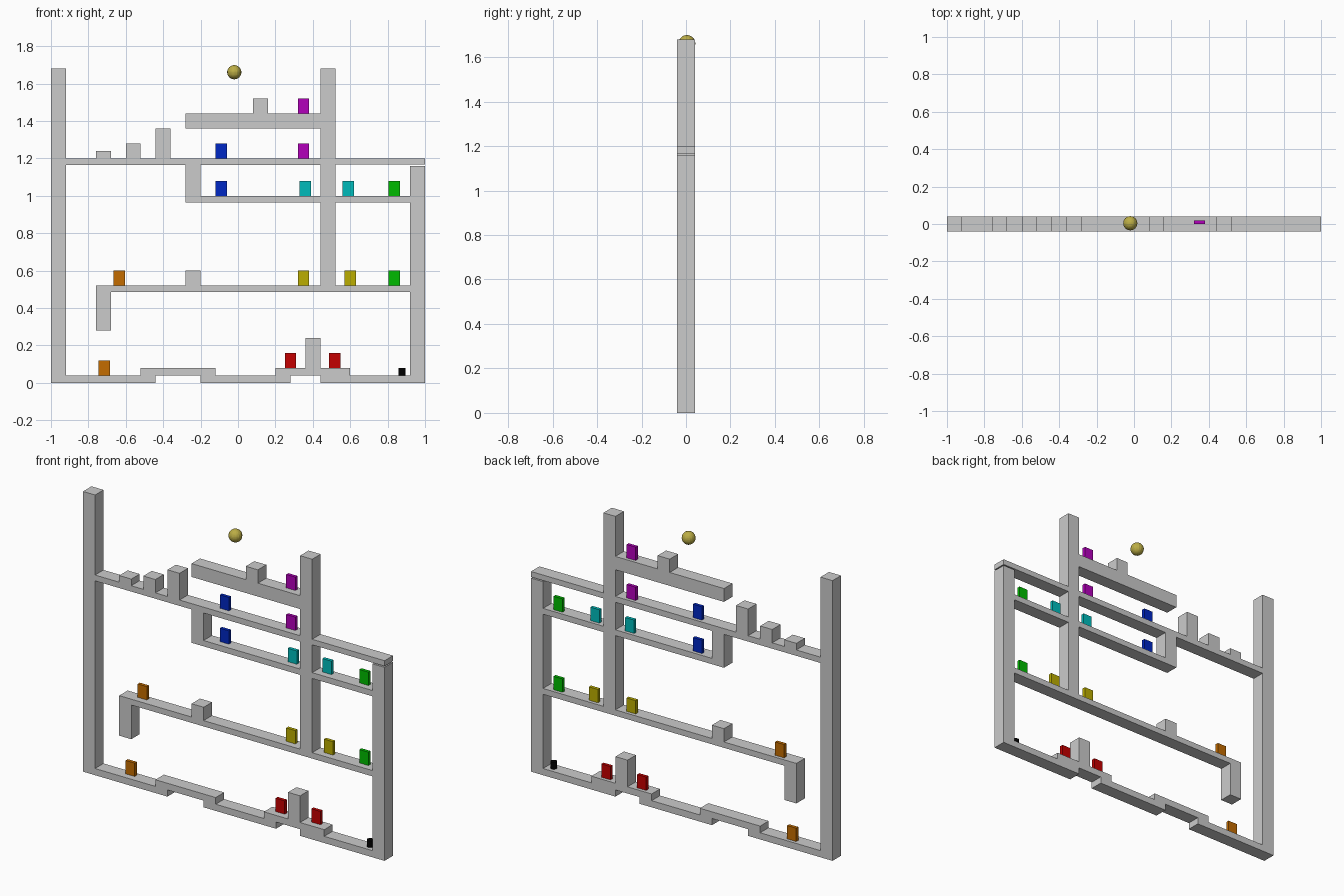
import bpy

if "Cube" in bpy.data.objects:
    bpy.data.objects.remove(bpy.data.objects["Cube"])

DEPTH = 0.04  # half thickness of the maze in y


def material(name, rgb):
    m = bpy.data.materials.new(name)
    m.diffuse_color = (*rgb, 1)
    m.use_nodes = True
    m.node_tree.nodes["Principled BSDF"].inputs["Base Color"].default_value = m.diffuse_color
    return m


def box(name, x0, x1, z0, z1, y0=-DEPTH, y1=DEPTH, mat=None):
    bpy.ops.mesh.primitive_cube_add(size=1)
    ob = bpy.context.object
    ob.name = name
    ob.scale = (x1 - x0, y1 - y0, z1 - z0)
    ob.location = ((x0 + x1) / 2, (y0 + y1) / 2, (z0 + z1) / 2)
    bpy.ops.object.transform_apply(location=False, scale=True)
    if mat:
        ob.data.materials.append(mat)
    return ob


def upright(name, x0, z0, z1):
    return box(name, x0, x0 + 0.08, z0, z1)


# Floor pieces and the raised bridges over the gaps
for x0, x1 in [(-1, -0.44), (-0.2, 0.28), (0.44, 1)]:
    box("floor", x0, x1, 0, 0.04)
for x0, x1 in [(-0.52, -0.12), (0.2, 0.6)]:
    box("raised_floor", x0, x1, 0.04, 0.08)

# Tall walls
upright("left_wall", -1, 0.04, 1.68)
upright("inner_wall", 0.44, 0.52, 1.68)
upright("right_wall", 0.92, 0.04, 1.16)

# Shelves
box("lower_shelf", -0.76, 0.92, 0.485, 0.52)
box("middle_shelf_left", -0.28, 0.44, 0.965, 1.0)
box("middle_shelf_right", 0.52, 0.92, 0.965, 1.0)
box("upper_shelf", -0.92, 0.44, 1.165, 1.2)
box("right_lid", 0.52, 1.0, 1.167, 1.2)
box("top_ledge", -0.28, 0.44, 1.36, 1.44)

# Hanging walls under the shelves
upright("hanging_wall", -0.76, 0.28, 0.485)
upright("hanging_wall", -0.28, 1.0, 1.165)

# Obstacle blocks and steps
for x0, z0, z1 in [(-0.76, 1.2, 1.24), (-0.6, 1.2, 1.28), (-0.44, 1.2, 1.36),
                   (0.08, 1.44, 1.52), (-0.28, 0.52, 0.6), (0.36, 0.08, 0.24)]:
    upright("obstacle", x0, z0, z1)

# Coloured portal pairs: (x centre, base height)
portals = {
    "purple": ((0.45, 0.0, 0.5), [(0.35, 1.44), (0.35, 1.2)]),
    "blue": ((0.0, 0.02, 0.55), [(-0.09, 1.2), (-0.09, 1.0)]),
    "cyan": ((0.0, 0.5, 0.5), [(0.36, 1.0), (0.59, 1.0)]),
    "green": ((0.0, 0.5, 0.0), [(0.835, 1.0), (0.835, 0.52)]),
    "yellow": ((0.5, 0.42, 0.0), [(0.35, 0.52), (0.6, 0.52)]),
    "orange": ((0.55, 0.15, 0.0), [(-0.635, 0.52), (-0.715, 0.04)]),
    "red": ((0.55, 0.0, 0.0), [(0.28, 0.08), (0.517, 0.08)]),
}
for colour, (rgb, spots) in portals.items():
    mat = material(colour, rgb)
    for x, z in spots:
        box(colour + "_portal", x - 0.03, x + 0.03, z, z + 0.08, 0, 0.02, mat)

# Goal peg
bpy.ops.mesh.primitive_cylinder_add(vertices=16, radius=0.019, depth=0.04, location=(0.877, 0, 0.06))
goal = bpy.context.object
goal.name = "goal_peg"
goal.data.materials.append(material("black", (0.0, 0.0, 0.0)))

# Ball
bpy.ops.mesh.primitive_uv_sphere_add(segments=16, ring_count=16, radius=0.038, location=(-0.02, 0.004, 1.661))
ball = bpy.context.object
ball.name = "ball"
ball.data.materials.append(material("gold", (0.5, 0.42, 0.06)))
